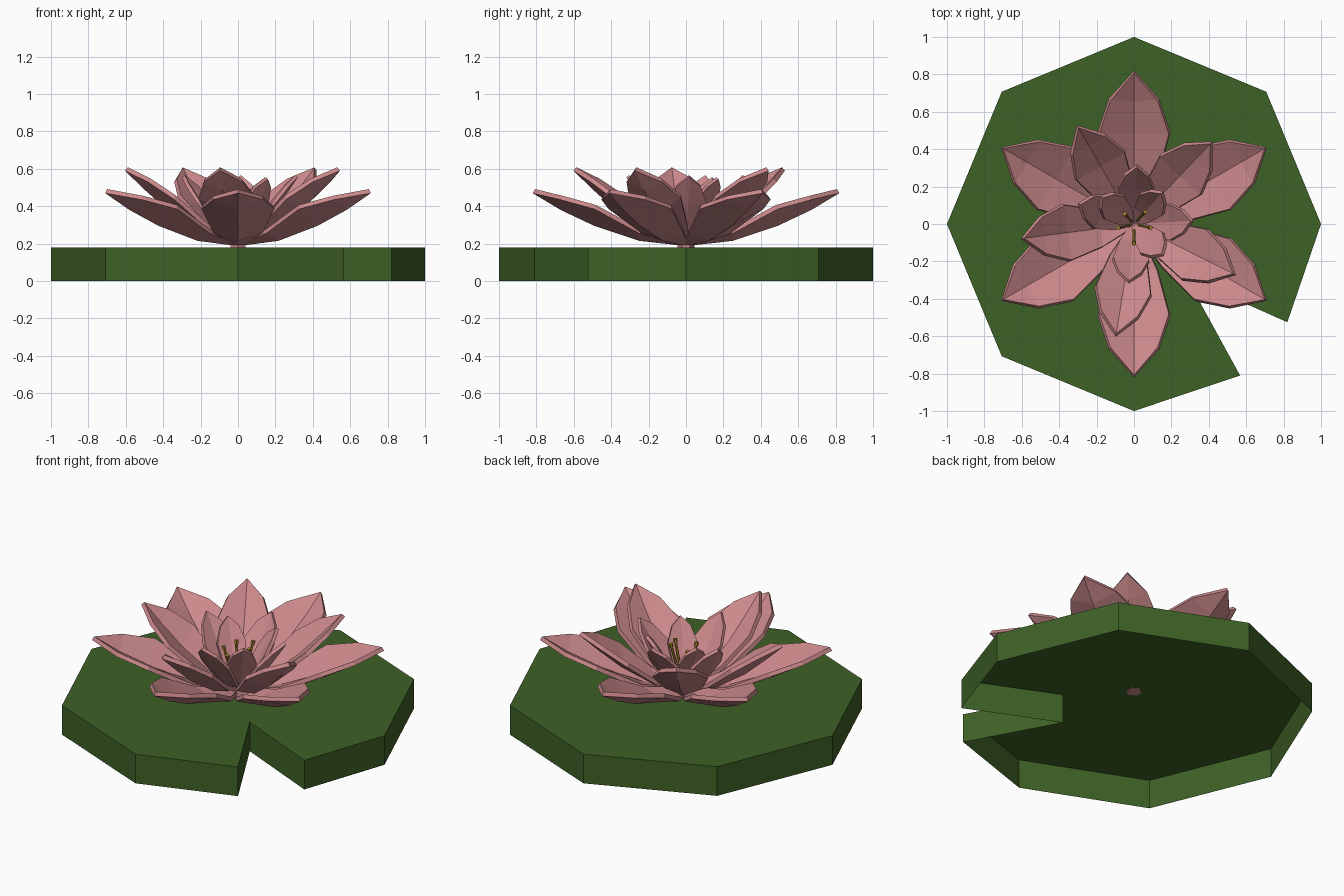
import bpy, bmesh, math
from mathutils import Vector, Matrix

if "Cube" in bpy.data.objects:
    bpy.data.objects.remove(bpy.data.objects["Cube"])


def material(name, col):
    m = bpy.data.materials.new(name)
    m.diffuse_color = (*col, 1)
    m.use_nodes = True
    m.node_tree.nodes["Principled BSDF"].inputs["Base Color"].default_value = m.diffuse_color
    return m


GREEN = material("leaf green", (0.048, 0.119, 0.019))
PINK = material("petal pink", (0.60, 0.25, 0.26))
GOLD = material("stamen gold", (0.33, 0.22, 0.025))


def finish(bm, name, mat):
    me = bpy.data.meshes.new(name)
    bm.to_mesh(me)
    bm.free()
    me.materials.append(mat)
    ob = bpy.data.objects.new(name, me)
    bpy.context.collection.objects.link(ob)
    return ob


# Lily pad: notched octagon, top and side walls only (open underneath)
def lily_pad():
    bm = bmesh.new()
    pts = [(math.cos(i * math.pi / 4), math.sin(i * math.pi / 4)) for i in range(7)]
    pts += [(0.567, -0.81), (0.28, -0.285), (0.82, -0.525)]
    top = [bm.verts.new((x, y, 0.18)) for x, y in pts]
    low = [bm.verts.new((x, y, 0)) for x, y in pts]
    bm.faces.new(top)
    n = len(pts)
    for i in range(n):
        j = (i + 1) % n
        bm.faces.new((low[i], low[j], top[j], top[i]))
    finish(bm, "lily_pad", GREEN)


# One ring of cupped petals; rows are (radius, half width, midrib z, edge lift)
def petal_ring(name, angles, rows, tip, thick):
    bm = bmesh.new()
    for a in angles:
        rot = Matrix.Rotation(math.radians(a), 3, 'Z')
        put = lambda x, y, z: bm.verts.new(rot @ Vector((x, y, z)))
        grid = [[put(r, -w, z + l), put(r, 0, z), put(r, w, z + l)]
                for r, w, z, l in rows]
        end = put(tip[0], 0, tip[1])
        for p, q in zip(grid, grid[1:]):
            for k in (0, 1):
                bm.faces.new((p[k], q[k], q[k + 1], p[k + 1]))
        for k in (0, 1):
            bm.faces.new((grid[-1][k], end, grid[-1][k + 1]))
    for f in bm.faces:
        f.normal_update()
        if f.normal.z < 0:
            f.normal_flip()
    ob = finish(bm, name, PINK)
    sol = ob.modifiers.new("thickness", 'SOLIDIFY')
    sol.thickness = thick
    sol.offset = 1


lily_pad()

petal_ring("outer_petals", [30 + 60 * i for i in range(6)],
           [(0.03, 0.03, 0.19, 0.005), (0.25, 0.13, 0.215, 0.04),
            (0.49, 0.195, 0.295, 0.09), (0.67, 0.135, 0.38, 0.055)],
           (0.82, 0.47), 0.025)

petal_ring("middle_petals", [120, 46.4, -26.6, -99.2, -172.6],
           [(0.03, 0.03, 0.20, 0.005), (0.19, 0.105, 0.25, 0.04),
            (0.37, 0.155, 0.37, 0.07), (0.50, 0.105, 0.485, 0.045)],
           (0.61, 0.59), 0.025)

petal_ring("inner_petals", [160, 87, 3, -95],
           [(0.02, 0.025, 0.20, 0.005), (0.10, 0.07, 0.26, 0.02),
            (0.20, 0.10, 0.38, 0.04), (0.27, 0.065, 0.48, 0.025)],
           (0.32, 0.555), 0.02)

petal_ring("heart_petals", [48, 140, -47],
           [(0.02, 0.025, 0.21, 0.005), (0.08, 0.06, 0.28, 0.015),
            (0.15, 0.085, 0.39, 0.03), (0.20, 0.055, 0.48, 0.02)],
           (0.235, 0.545), 0.02)


# Stamens: thin splayed rods, each with a small cap
def rod(bm, a, b, r):
    a, b = Vector(a), Vector(b)
    d = b - a
    m = Matrix.Translation((a + b) / 2) @ d.to_track_quat('Z', 'Y').to_matrix().to_4x4()
    bmesh.ops.create_cone(bm, cap_ends=True, segments=6, radius1=r, radius2=r,
                          depth=d.length, matrix=m)


bm = bmesh.new()
for x, y, z in [(0.06, 0.065, 0.49), (-0.05, 0.055, 0.47), (-0.085, -0.02, 0.45),
                (0, -0.105, 0.45), (0.09, -0.02, 0.48)]:
    base, end = Vector((x * 0.15, y * 0.15, 0.19)), Vector((x, y, z))
    rod(bm, base, end, 0.008)
    rod(bm, base.lerp(end, 0.92), end, 0.012)
finish(bm, "stamens", GOLD)

# Short stub joining the flower to the pad
bm = bmesh.new()
rod(bm, (0, 0, 0.178), (0, 0, 0.215), 0.045)
finish(bm, "flower_base", PINK)
